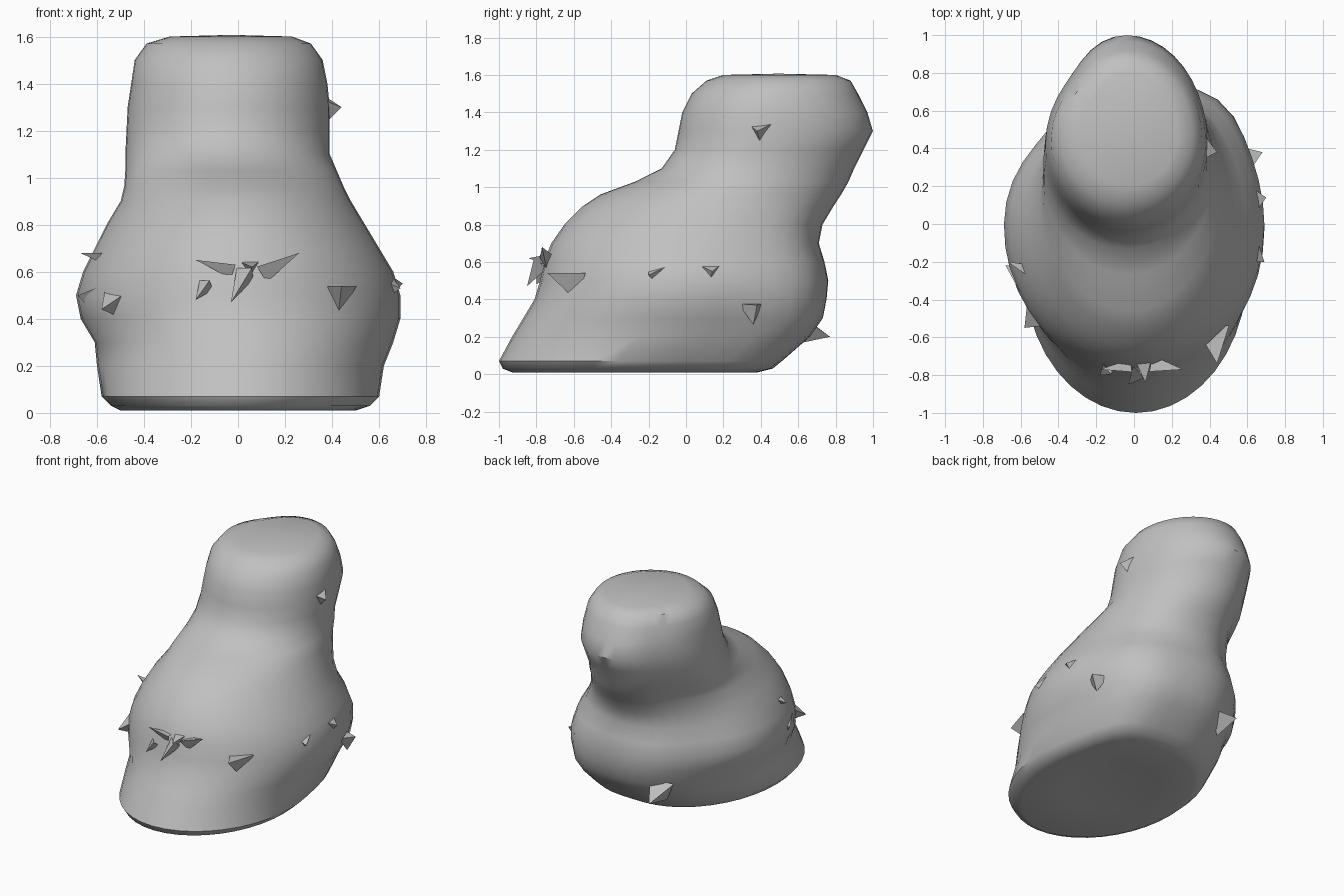
import bpy, bmesh, math
from mathutils import Vector

cube = bpy.data.objects.get("Cube")
if cube:
    bpy.data.objects.remove(cube, do_unlink=True)

grey = bpy.data.materials.new("clay_grey")
grey.use_nodes = True
COLOUR = (0.53, 0.53, 0.53, 1)
grey.diffuse_color = COLOUR
bsdf = grey.node_tree.nodes["Principled BSDF"]
bsdf.inputs["Base Color"].default_value = COLOUR
bsdf.inputs["Roughness"].default_value = 0.8

SIDES = 40


def finish(name, bm, angle):
    bmesh.ops.recalc_face_normals(bm, faces=bm.faces)
    mesh = bpy.data.meshes.new(name)
    bm.to_mesh(mesh)
    bm.free()
    mesh.materials.append(grey)
    obj = bpy.data.objects.new(name, mesh)
    bpy.context.collection.objects.link(obj)
    bpy.ops.object.select_all(action="DESELECT")
    obj.select_set(True)
    bpy.context.view_layer.objects.active = obj
    bpy.ops.object.shade_smooth_by_angle(angle=math.radians(angle))


def bell(angle, centre, width):
    return math.exp(-((angle - centre) / width) ** 2)


def ring(bm, z, front, back, left, right, widest):
    """Egg-shaped cross-section; one rear corner swells, the other is pared away."""
    verts = []
    for i in range(SIDES):
        a = math.tau * i / SIDES
        c, s = math.cos(a), math.sin(a)
        scale = (1 + 0.15 * max(0, 1 - z) * bell(a, 0.9, 0.35)
                 - 0.07 * min(1, 2 * z) * bell(a, 2.4, 0.4))
        x = c * scale * (right - left) / 2
        y = s * scale * (back - widest if s > 0 else widest - front)
        verts.append(bm.verts.new((x + (left + right) / 2, y + widest, z)))
    return verts


# Body: height, front, back, left edge, right edge, depth of widest point
sections = [
    (0.04, -0.58, 0.08, -0.30, 0.30, -0.25),
    (0.01, -0.93, 0.38, -0.50, 0.50, -0.27),
    (0.03, -0.98, 0.46, -0.54, 0.56, -0.27),
    (0.07, -1.0, 0.51, -0.58, 0.60, -0.25),
    (0.2, -0.93, 0.66, -0.60, 0.62, -0.13),
    (0.3, -0.87, 0.73, -0.61, 0.66, -0.06),
    (0.4, -0.81, 0.75, -0.67, 0.69, -0.03),
    (0.5, -0.78, 0.76, -0.69, 0.69, 0.0),
    (0.6, -0.76, 0.74, -0.66, 0.66, 0.0),
    (0.7, -0.72, 0.71, -0.61, 0.60, 0.0),
    (0.8, -0.65, 0.73, -0.56, 0.54, 0.04),
    (0.9, -0.55, 0.79, -0.50, 0.48, 0.12),
    (0.96, -0.46, 0.83, -0.485, 0.45, 0.18),
    (1.03, -0.27, 0.87, -0.48, 0.42, 0.28),
    (1.1, -0.13, 0.90, -0.48, 0.39, 0.35),
    (1.2, -0.06, 0.95, -0.475, 0.39, 0.39),
    (1.3, -0.04, 1.0, -0.47, 0.39, 0.42),
    (1.4, -0.02, 0.97, -0.455, 0.38, 0.43),
    (1.5, 0.03, 0.92, -0.44, 0.36, 0.45),
    (1.57, 0.11, 0.88, -0.39, 0.31, 0.47),
    (1.6, 0.2, 0.8, -0.29, 0.23, 0.48),
]
bm = bmesh.new()
rings = [ring(bm, *s) for s in sections]
for low, high in zip(rings, rings[1:]):
    for i in range(SIDES):
        j = (i + 1) % SIDES
        bm.faces.new((low[i], low[j], high[j], high[i]))
for end, rise in ((rings[0], 0.02), (rings[-1], 0.007)):
    hub = bmesh.ops.poke(bm, faces=[bm.faces.new(end)])["verts"][0]
    hub.co.z += rise
finish("body", bm, 42)


# Torn flaps: thin pointed shards standing off the surface, open underneath
def shard(name, base, tip, width):
    base, tip = Vector(base), Vector(tip)
    along = (tip - base).normalized()
    side = along.cross(Vector((0, 0, 1))).normalized()
    up = side.cross(along)
    bm = bmesh.new()
    top = bm.verts.new(tip)
    foot = [bm.verts.new(base + side * width * math.cos(a) + up * width * math.sin(a))
            for a in (0.5, 2.6, 4.7)]
    for i in range(3):
        bm.faces.new((foot[i], foot[(i + 1) % 3], top))
    finish(name, bm, 20)


shards = {
    "head_spike": ((0.36, 0.4, 1.3), (0.44, 0.38, 1.3), 0.08),
    "heel_spike": ((-0.24, 0.6, 0.26), (-0.24, 0.77, 0.2), 0.11),
    "side_spike_back": ((0.6, 0.35, 0.34), (0.68, 0.38, 0.37), 0.08),
    "side_spike_middle": ((0.64, 0.13, 0.55), (0.7, 0.14, 0.55), 0.07),
    "side_spike_front": ((0.62, -0.15, 0.54), (0.69, -0.2, 0.53), 0.07),
    "right_flap": ((0.42, -0.56, 0.49), (0.44, -0.74, 0.54), 0.1),
    "left_flap": ((-0.57, -0.28, 0.48), (-0.68, -0.22, 0.5), 0.1),
    "left_upper_flap": ((-0.54, -0.25, 0.66), (-0.67, -0.2, 0.68), 0.04),
    "left_front_flap": ((-0.5, -0.47, 0.48), (-0.58, -0.55, 0.44), 0.09),
    "mouth_flap_right": ((0.1, -0.74, 0.6), (0.26, -0.77, 0.68), 0.05),
    "mouth_flap_left": ((-0.02, -0.75, 0.61), (-0.18, -0.77, 0.65), 0.04),
    "mouth_flap_lower": ((0.04, -0.77, 0.6), (-0.03, -0.85, 0.47), 0.05),
    "mouth_flap_upper": ((0.05, -0.72, 0.62), (0.06, -0.84, 0.62), 0.05),
    "mouth_flap_far": ((-0.13, -0.76, 0.55), (-0.18, -0.8, 0.48), 0.04),
}
for name, (base, tip, width) in shards.items():
    shard(name, base, tip, width)
